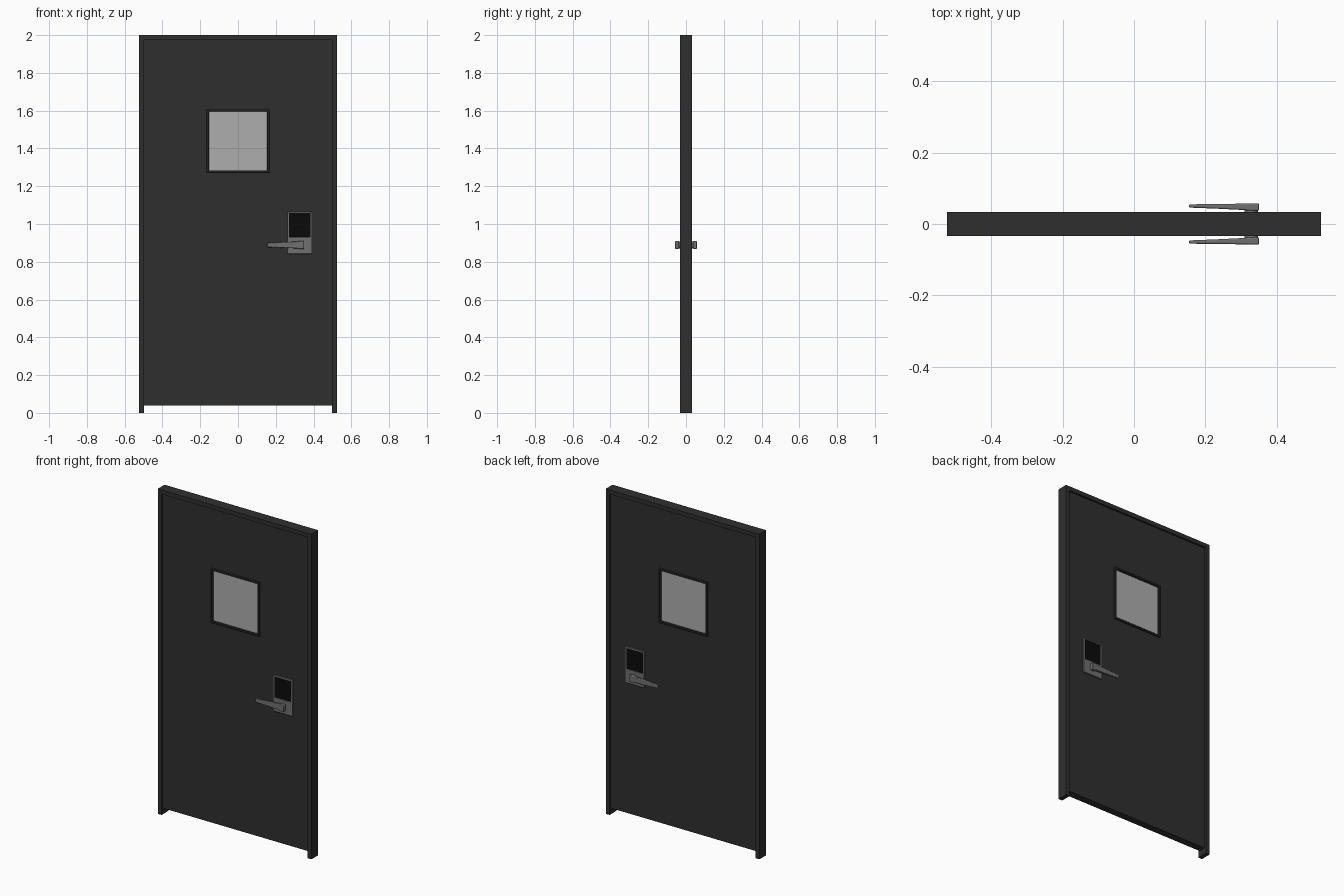
import bpy, bmesh, math
from mathutils import Matrix

if "Cube" in bpy.data.objects:
    bpy.data.objects.remove(bpy.data.objects["Cube"])


def material(name, color):
    m = bpy.data.materials.new(name)
    m.diffuse_color = color
    m.use_nodes = True
    m.node_tree.nodes["Principled BSDF"].inputs["Base Color"].default_value = m.diffuse_color
    return m


DARK = material("dark_paint", (0.028, 0.028, 0.028, 1))
METAL = material("grey_metal", (0.16, 0.16, 0.16, 1))
BLACK = material("black_panel", (0.003, 0.003, 0.003, 1))
GLASS = material("glass", (0.42, 0.42, 0.42, 0.6))


def finish(bm, name, mat, mirror=False, bevel=0.0, segments=1, smooth=False):
    bmesh.ops.recalc_face_normals(bm, faces=bm.faces)
    me = bpy.data.meshes.new(name)
    bm.to_mesh(me)
    bm.free()
    ob = bpy.data.objects.new(name, me)
    bpy.context.collection.objects.link(ob)
    me.materials.append(mat)
    if bevel:
        b = ob.modifiers.new("bevel", 'BEVEL')
        b.width, b.segments = bevel, segments
        b.limit_method, b.angle_limit = 'ANGLE', math.radians(40)
    if mirror:  # repeat on the back of the door
        m = ob.modifiers.new("mirror", 'MIRROR')
        m.use_axis = (False, True, False)
    if smooth:
        bpy.ops.object.select_all(action='DESELECT')
        bpy.context.view_layer.objects.active = ob
        ob.select_set(True)
        bpy.ops.object.shade_smooth_by_angle(angle=math.radians(40))
    return ob


def slab(name, outline, y0, y1, mat, **kw):
    """Extrude an x-z outline from y0 to y1."""
    bm = bmesh.new()
    f = bm.faces.new([bm.verts.new((x, y0, z)) for x, z in outline])
    ext = bmesh.ops.extrude_face_region(bm, geom=[f])
    for v in ext["geom"]:
        if isinstance(v, bmesh.types.BMVert):
            v.co.y = y1
    return finish(bm, name, mat, **kw)


def rect(x0, x1, z0, z1):
    return [(x0, z0), (x1, z0), (x1, z1), (x0, z1)]


def ring(name, outer, inner, y0, y1, mat, **kw):
    """Rectangular plate with a rectangular opening."""
    bm = bmesh.new()
    loops = [[bm.verts.new((x, y, z)) for x, z in rect(*r)]
             for r, y in ((outer, y0), (inner, y0), (inner, y1), (outer, y1))]
    for a, b in zip(loops, loops[1:] + loops[:1]):
        for i in range(4):
            j = (i + 1) % 4
            bm.faces.new((a[i], a[j], b[j], b[i]))
    return finish(bm, name, mat, **kw)


# Door frame: two jambs and a head in one U shape
W, I, T = 0.523, 0.497, 1.974
slab("door_frame", [(-W, 0), (-I, 0), (-I, T), (I, T), (I, 0), (W, 0), (W, 2), (-W, 2)],
     -0.033, 0.033, DARK)

# Door leaf with window opening
opening = (-0.154, 0.154, 1.284, 1.595)
ring("door_leaf", (-I, I, 0.038, T), opening, -0.022, 0.022, DARK)

# Window trim on both faces, and the pane
ring("window_trim", (-0.166, 0.166, 1.272, 1.607), opening, -0.033, -0.022, DARK,
     mirror=True, bevel=0.002)
slab("window_pane", rect(*opening), -0.02, 0.02, GLASS)

# Lock plate with inset keypad panel
panel = (0.271, 0.383, 0.93, 1.057)
ring("lock_plate", (0.262, 0.392, 0.842, 1.065), panel, -0.032, -0.022, METAL,
     mirror=True, bevel=0.0015)
slab("lock_panel", rect(*panel), -0.030, -0.022, BLACK, mirror=True)

# Round neck between plate and lever
bm = bmesh.new()
bmesh.ops.create_cone(bm, cap_ends=True, segments=24, radius1=0.019, radius2=0.019, depth=0.022,
                      matrix=Matrix.Translation((0.328, -0.039, 0.889)) @ Matrix.Rotation(math.pi / 2, 4, 'X'))
finish(bm, "handle_neck", METAL, mirror=True, smooth=True)

# Tapered lever lofted along x: (x, y inner, y outer, half height)
bm = bmesh.new()
sections = [(0.154, 0.046, 0.055, 0.012), (0.23, 0.043, 0.056, 0.015),
            (0.31, 0.039, 0.057, 0.018), (0.33, 0.037, 0.0575, 0.021), (0.350, 0.037, 0.0575, 0.021)]
loops = [[bm.verts.new((x, -y, 0.889 + z)) for y, z in
          ((yi, -h), (yo, -h), (yo, h), (yi, h))] for x, yi, yo, h in sections]
for a, b in zip(loops, loops[1:]):
    for i in range(4):
        j = (i + 1) % 4
        bm.faces.new((a[i], a[j], b[j], b[i]))
bm.faces.new(loops[0])
bm.faces.new(loops[-1])
finish(bm, "handle_lever", METAL, mirror=True, bevel=0.004, segments=3, smooth=True)
